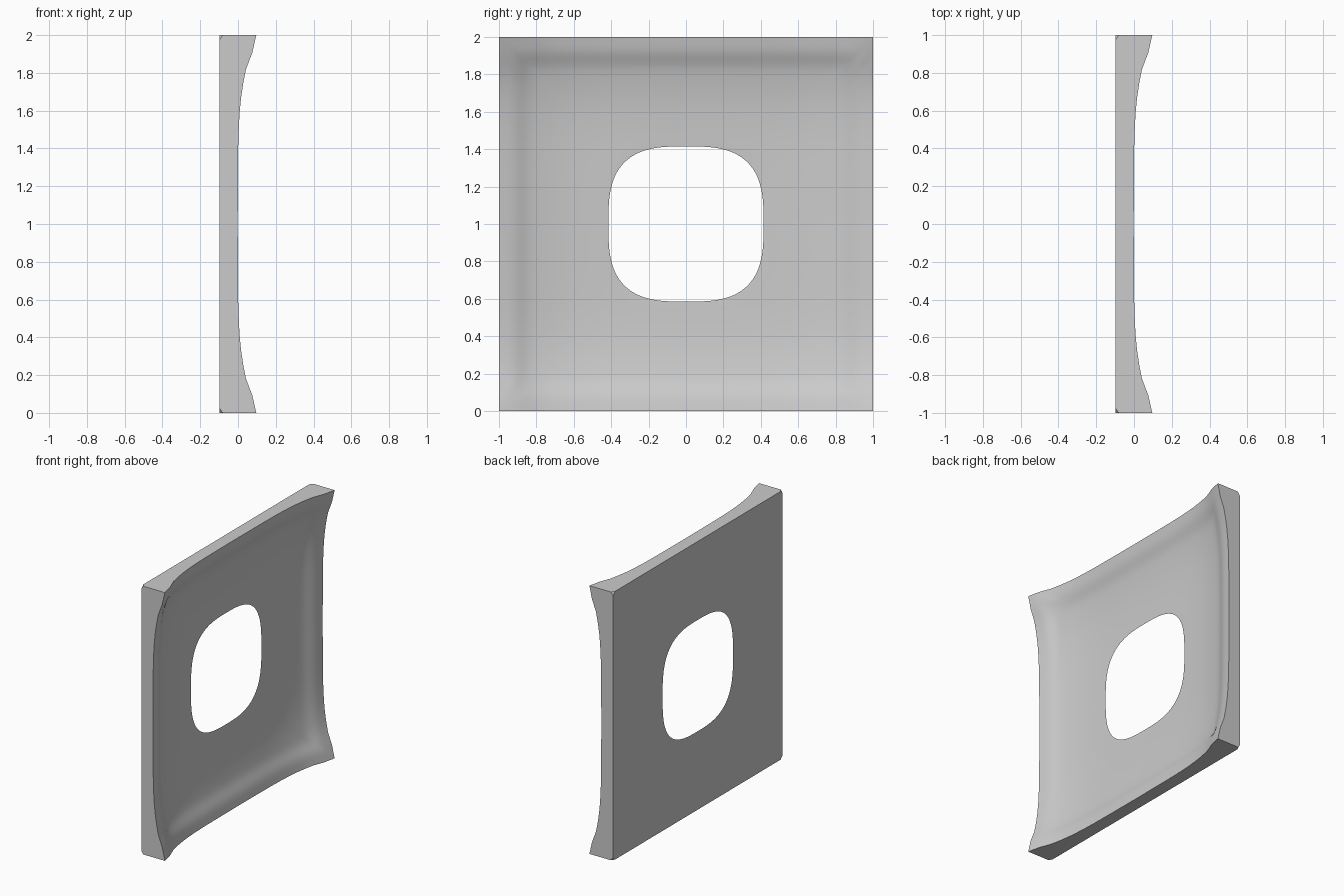
import bpy, bmesh, math
from mathutils import Vector

cube = bpy.data.objects.get("Cube")
if cube:
    bpy.data.objects.remove(cube, do_unlink=True)

BACK = -0.0975      # flat back plane
HOLE = 0.415        # half width of the opening
SIDE = 32           # points along each edge
RINGS = 28          # rings from opening to rim
PROFILE = [(0, 0), (0.4, 0.0027), (0.55, 0.008), (0.66, 0.017), (0.76, 0.032),
           (0.84, 0.05), (0.92, 0.082), (1, 0.0985)]


def slope(i):
    a, b = PROFILE[max(i - 1, 0)], PROFILE[min(i + 1, len(PROFILE) - 1)]
    return (b[1] - a[1]) / (b[0] - a[0])


def rise(r):
    """Smooth curve through the rim profile."""
    r = min(abs(r), 1)
    i = next(k for k in range(len(PROFILE) - 1) if r <= PROFILE[k + 1][0])
    (x0, y0), (x1, y1) = PROFILE[i], PROFILE[i + 1]
    w = x1 - x0
    t = (r - x0) / w
    s = t * t * (3 - 2 * t)
    return (y0 + (y1 - y0) * s + w * slope(i) * t * (1 - t) ** 2
            - w * slope(i + 1) * t * t * (1 - t))


def dish(y, z):
    return max(BACK, BACK - 0.0027 + rise(y) + rise(z))


# Square outline, and the rounded opening in the same directions
square = []
for k in range(4):
    turn = k * math.pi / 2
    c, s = round(math.cos(turn)), round(math.sin(turn))
    for j in range(SIDE):
        u = math.tan((2 * j / SIDE - 1) * math.pi / 4)
        square.append((c - s * u, s + c * u))


def opening(y, z):
    k = HOLE / (abs(y) ** 3 + abs(z) ** 3) ** (1 / 3)
    return y * k, z * k


# Dished front, from the opening out to the rim
bm = bmesh.new()
rings = []
for i in range(RINGS + 1):
    t = i / RINGS
    ring = []
    for y, z in square:
        a, b = opening(y, z)
        py, pz = a + (y - a) * t, b + (z - b) * t
        ring.append(bm.verts.new((dish(py, pz) if i else BACK, py, pz + 1)))
    rings.append(ring)
# Flat back rim; the last strip closes back onto the opening
rings.append([bm.verts.new((BACK, y, z + 1)) for y, z in square])
rings.append(rings[0])
n = len(square)
for a, b in zip(rings, rings[1:]):
    for j in range(n):
        k = (j + 1) % n
        bm.faces.new((a[j], b[j], b[k], a[k]))

# Tiny clipped corners on the back
for sy in (-1, 1):
    for sz in (-1, 1):
        normal = Vector((-1.5, sy, sz)).normalized()
        corner = Vector((BACK, sy, 1 + sz))
        cut = bmesh.ops.bisect_plane(
            bm, geom=bm.verts[:] + bm.edges[:] + bm.faces[:],
            plane_co=corner - Vector((0, sy * 0.025, 0)),
            plane_no=normal, clear_outer=True)
        edges = [e for e in cut["geom_cut"] if isinstance(e, bmesh.types.BMEdge)]
        bmesh.ops.holes_fill(bm, edges=edges, sides=0)
bmesh.ops.recalc_face_normals(bm, faces=bm.faces[:])

mesh = bpy.data.meshes.new("dished_panel")
bm.to_mesh(mesh)
bm.free()
panel = bpy.data.objects.new("dished_panel", mesh)
bpy.context.collection.objects.link(panel)

# Plain grey
grey = bpy.data.materials.new("plain grey")
grey.use_nodes = True
colour = (0.6, 0.6, 0.6, 1)
grey.diffuse_color = colour
grey.node_tree.nodes["Principled BSDF"].inputs["Base Color"].default_value = colour
mesh.materials.append(grey)

bpy.context.view_layer.objects.active = panel
panel.select_set(True)
bpy.ops.object.shade_smooth_by_angle(angle=math.radians(35))
